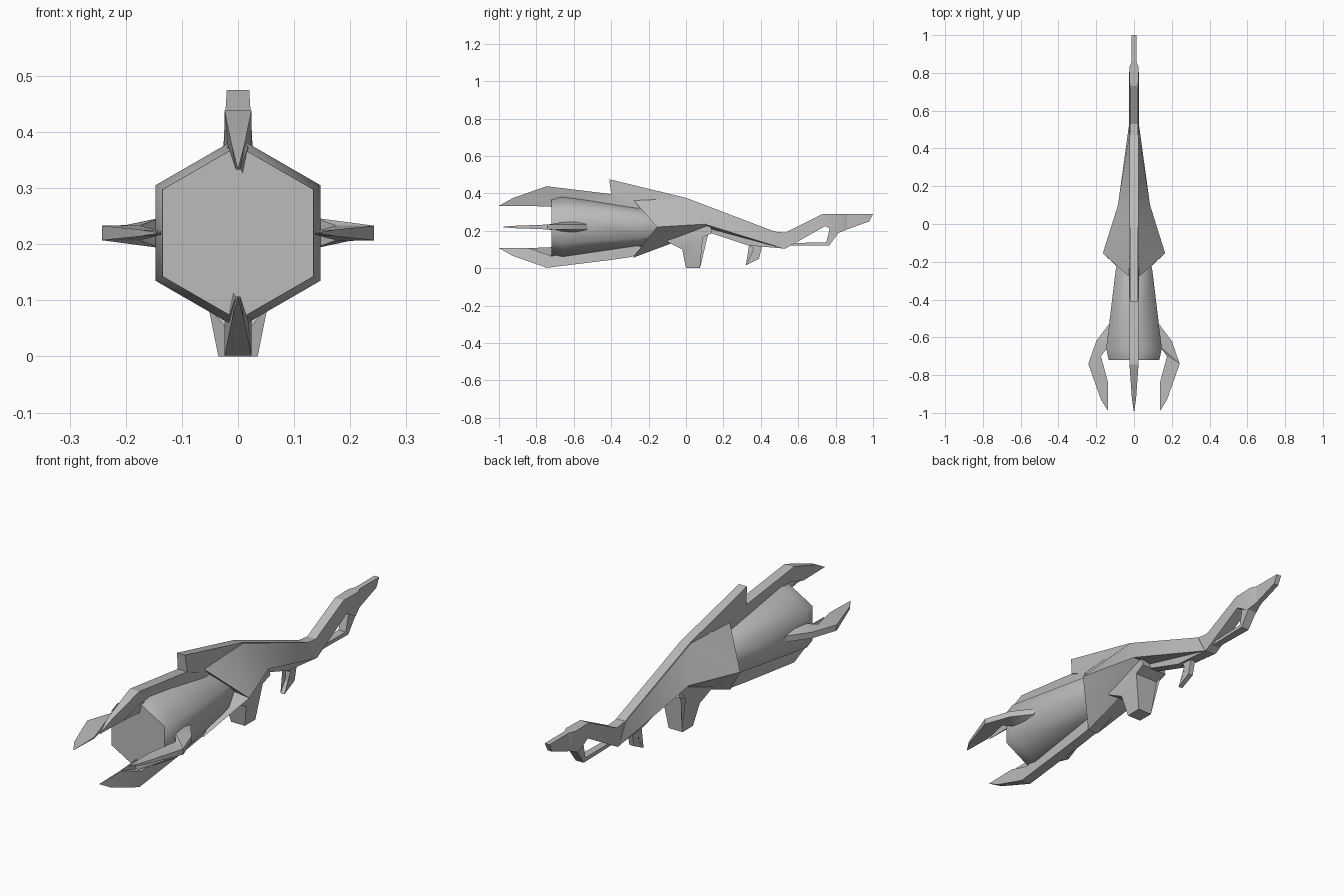
import bpy, bmesh, math
from mathutils import Matrix, Vector

cube = bpy.data.objects.get("Cube")
if cube:
    bpy.data.objects.remove(cube, do_unlink=True)

AXIS_Z = 0.22  # height of the barrel axis

grey = bpy.data.materials.new("plain grey")
grey.use_nodes = True
grey.diffuse_color = (0.5, 0.5, 0.5, 1)
grey.node_tree.nodes["Principled BSDF"].inputs["Base Color"].default_value = (0.5, 0.5, 0.5, 1)


def finish(name, bm, angle=25):
    """Turn a bmesh into a shaded object with the shared material."""
    bmesh.ops.remove_doubles(bm, verts=bm.verts, dist=0.0001)
    bmesh.ops.recalc_face_normals(bm, faces=bm.faces)
    mesh = bpy.data.meshes.new(name)
    bm.to_mesh(mesh)
    bm.free()
    mesh.materials.append(grey)
    obj = bpy.data.objects.new(name, mesh)
    bpy.context.collection.objects.link(obj)
    bpy.ops.object.select_all(action="DESELECT")
    obj.select_set(True)
    bpy.context.view_layer.objects.active = obj
    bpy.ops.object.shade_smooth_by_angle(angle=math.radians(angle))
    return obj


def slab(name, profile, turn=None):
    """Side profile of (y, height, half width) points, thickened across x.
    With a turn angle the heights are radii, swung around the barrel axis."""
    bm = bmesh.new()
    sides = [[bm.verts.new((s * w, y, z)) for y, z, w in profile] for s in (-1, 1)]
    caps = [bm.faces.new(side) for side in sides]
    n = len(profile)
    for i in range(n):
        j = (i + 1) % n
        bm.faces.new((sides[0][i], sides[0][j], sides[1][j], sides[1][i]))
    bmesh.ops.triangulate(bm, faces=caps)
    if turn is not None:
        spin = Matrix.Translation((0, 0, AXIS_Z)) @ Matrix.Rotation(math.radians(turn), 4, "Y")
        bmesh.ops.transform(bm, matrix=spin, verts=bm.verts)
    return finish(name, bm)


# Six-sided barrel, smooth along its flanks
bm = bmesh.new()
rings = []
for y, r in ((-0.72, 0.155), (-0.66, 0.17), (-0.25, 0.113), (-0.1, 0.08)):
    rings.append([bm.verts.new((r * math.sin(k * math.pi / 3), y, AXIS_Z + r * math.cos(k * math.pi / 3)))
                  for k in range(6)])
for a, b in zip(rings, rings[1:]):
    for k in range(6):
        bm.faces.new((a[k], a[(k + 1) % 6], b[(k + 1) % 6], b[k]))
bm.faces.new(rings[0])
bm.faces.new(rings[-1])
finish("barrel", bm, 63)

# Faceted shell behind the barrel, built as one half and mirrored
P = {
    "top_rim": (0.025, -0.28, 0.362), "side_rim": (0.165, -0.155, 0.22),
    "low_rim": (0.025, -0.285, 0.055), "ridge": (0.025, 0, 0.373),
    "belly": (0.085, 0.1, 0.235), "neck_top": (0.024, 0.47, 0.195),
    "neck_low": (0.027, 0.52, 0.105), "keel": (0.02, 0.13, 0.21),
    "hollow": (0, -0.12, 0.22),
}
FACES = ("top_rim ridge side_rim", "ridge belly side_rim", "ridge neck_top belly",
         "neck_top neck_low belly", "side_rim belly low_rim", "belly neck_low keel",
         "low_rim belly keel", "top_rim side_rim hollow", "side_rim low_rim hollow")
SEAMS = ("top_rim ridge", "ridge neck_top", "neck_top neck_low", "neck_low keel",
         "keel low_rim")
bm = bmesh.new()


def corner(key, side):
    x, y, z = P[key]
    return bm.verts.new((x * side, y, z))


for face in FACES:
    for side in (-1, 1):
        bm.faces.new([corner(k, side) for k in face.split()])
for seam in SEAMS:
    a, b = seam.split()
    bm.faces.new((corner(a, -1), corner(b, -1), corner(b, 1), corner(a, 1)))
for rim in ("top_rim", "low_rim"):
    bm.faces.new((corner(rim, -1), corner(rim, 1), corner("hollow", 1)))
finish("shell", bm)

# Raised spine running along the top of the shell
slab("spine", [(-0.41, 0.475, 0.02), (0, 0.376, 0.022), (0.47, 0.197, 0.022),
               (0.45, 0.17, 0.024), (0, 0.34, 0.027), (-0.27, 0.34, 0.027), (-0.4, 0.395, 0.025)])

# Keel under the rear of the shell
slab("keel", [(0.08, 0.23, 0.022), (0.14, 0.185, 0.022), (0.33, 0.122, 0.022),
              (0.53, 0.104, 0.025), (0.5, 0.13, 0.022), (0.2, 0.24, 0.022)])

# Upper and lower blades; roots run back into the shell
blade = [(-1, 0.113, 0), (-0.925, 0.155, 0.011), (-0.745, 0.218, 0.024), (-0.4, 0.176, 0.024),
         (-0.29, 0.16, 0.024), (-0.2, 0.115, 0.024), (-0.3, 0.09, 0.024),
         (-0.72, 0.155, 0.018), (-0.84, 0.113, 0.004)]
slab("upper_blade", blade, 0)
slab("lower_blade", blade, 180)

# Side blades with a flared root on the barrel
side_blade = [(-0.99, 0.137, 0), (-0.93, 0.175, 0.006), (-0.74, 0.242, 0.013), (-0.62, 0.2, 0.014),
              (-0.52, 0.125, 0.014), (-0.58, 0.125, 0.03), (-0.65, 0.137, 0.027),
              (-0.7, 0.175, 0.013), (-0.84, 0.137, 0.003)]
slab("left_blade", side_blade, 90)
slab("right_blade", side_blade, -90)

# Grip, wider towards the shell
slab("grip", [(-0.1, 0.18, 0.06), (-0.1, 0.14, 0.062), (-0.02, 0.1, 0.055), (0, 0, 0.035),
              (0.075, 0, 0.035), (0.09, 0.165, 0.062), (0.14, 0.187, 0.066), (0.13, 0.23, 0.06)])

# Small hook under the neck
slab("hook", [(0.34, 0.14, 0.012), (0.36, 0.1, 0.012), (0.355, 0.06, 0.012), (0.32, 0.015, 0.01),
              (0.39, 0.05, 0.012), (0.41, 0.13, 0.012)])

# Stock, its narrow tip and the strut that closes the gap below it
slab("stock", [(0.46, 0.197, 0.022), (0.53, 0.19, 0.022), (0.73, 0.29, 0.022), (0.83, 0.29, 0.025),
               (0.86, 0.29, 0.012), (0.86, 0.207, 0.012), (0.81, 0.186, 0.025),
               (0.745, 0.225, 0.027), (0.53, 0.104, 0.027), (0.48, 0.12, 0.025)])
slab("stock_tip", [(0.85, 0.29, 0.012), (1, 0.29, 0.012), (0.98, 0.25, 0.012), (0.85, 0.203, 0.012)])
slab("strut", [(0.55, 0.12, 0.015), (0.765, 0.12, 0.02), (0.815, 0.188, 0.022),
               (0.77, 0.22, 0.02), (0.75, 0.137, 0.018), (0.57, 0.135, 0.015)])
